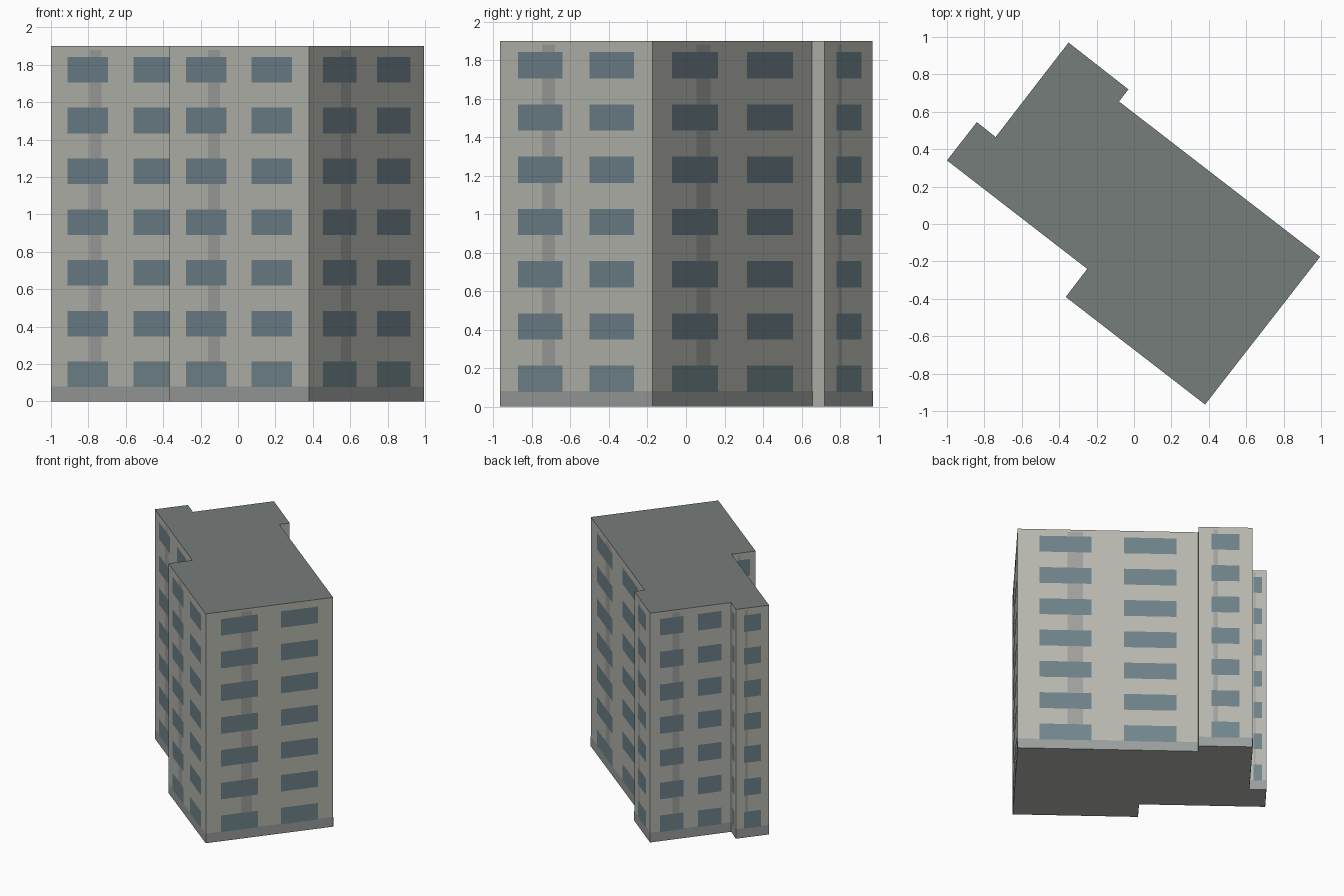
import bpy, bmesh
from mathutils import Vector

if "Cube" in bpy.data.objects:
    bpy.data.objects.remove(bpy.data.objects["Cube"])

HEIGHT, FLOORS = 1.9, 7
PITCH = HEIGHT / FLOORS
# Footprint, counter-clockwise: (x, y, windows per floor on the wall starting here)
PLAN = [(-1.0, 0.34, 2), (-0.25, -0.24, 1), (-0.365, -0.39, 2), (0.38, -0.965, 2),
        (0.995, -0.175, 2), (-0.08, 0.655, 0), (-0.03, 0.72, 1), (-0.35, 0.97, 2),
        (-0.74, 0.465, 1), (-0.84, 0.545, 1)]
SPANS = {0: [], 1: [(0.24, 0.76)], 2: [(0.12, 0.41), (0.59, 0.88)]}


def material(name, rgb):
    m = bpy.data.materials.new(name)
    m.diffuse_color = (*rgb, 1)
    m.use_nodes = True
    m.node_tree.nodes["Principled BSDF"].inputs["Base Color"].default_value = m.diffuse_color
    return m


def make_object(name, bm, *mats):
    me = bpy.data.meshes.new(name)
    bm.to_mesh(me)
    bm.free()
    for m in mats:
        me.materials.append(m)
    ob = bpy.data.objects.new(name, me)
    bpy.context.collection.objects.link(ob)
    return ob


def panel(bm, a, b, t0, t1, z0, z1, out):
    """Flat rectangle on wall a-b between fractions t0..t1, lifted by out."""
    d = b - a
    n = Vector((d.y, -d.x)).normalized() * out
    p, q = a + d * t0 + n, a + d * t1 + n
    bm.faces.new([bm.verts.new((v.x, v.y, z))
                  for v, z in ((p, z0), (q, z0), (q, z1), (p, z1))])


wall = material("wall_plaster", (0.47, 0.47, 0.43))
roof = material("roof_grey", (0.18, 0.205, 0.195))
glass = material("window_glass", (0.155, 0.22, 0.25))
ground_glass = material("ground_window_glass", (0.165, 0.24, 0.26))
strip = material("strip_grey", (0.35, 0.35, 0.34))
base = material("base_grey", (0.32, 0.34, 0.335))

# Building block: extruded footprint with a dark flat roof
bm = bmesh.new()
floor = bm.faces.new([bm.verts.new((x, y, 0)) for x, y, _ in PLAN])
ext = bmesh.ops.extrude_face_region(bm, geom=[floor], use_keep_orig=True)
bmesh.ops.translate(bm, vec=(0, 0, HEIGHT),
                    verts=[v for v in ext["geom"] if isinstance(v, bmesh.types.BMVert)])
bmesh.ops.recalc_face_normals(bm, faces=bm.faces)
for f in bm.faces:
    f.material_index = 1 if all(v.co.z > 1 for v in f.verts) else 0
make_object("building_block", bm, wall, roof)

# Facade details laid on every windowed wall
windows, ground, strips, bands = (bmesh.new() for _ in range(4))
for i, (x, y, count) in enumerate(PLAN):
    if not count:
        continue
    a, b = Vector((x, y)), Vector(PLAN[(i + 1) % len(PLAN)][:2])
    panel(bands, a, b, 0, 1, 0, 0.08, 0.001)
    panel(strips, a, b, 0.276, 0.362, 0.21, 1.88, 0.001)
    for t0, t1 in SPANS[count]:
        for k in range(FLOORS):
            z = k * PITCH
            panel(windows if k else ground, a, b, t0, t1, z + 0.076, z + 0.213, 0.002)
make_object("base_band", bands, base)
make_object("vertical_strips", strips, strip)
make_object("ground_windows", ground, ground_glass)
make_object("upper_windows", windows, glass)
